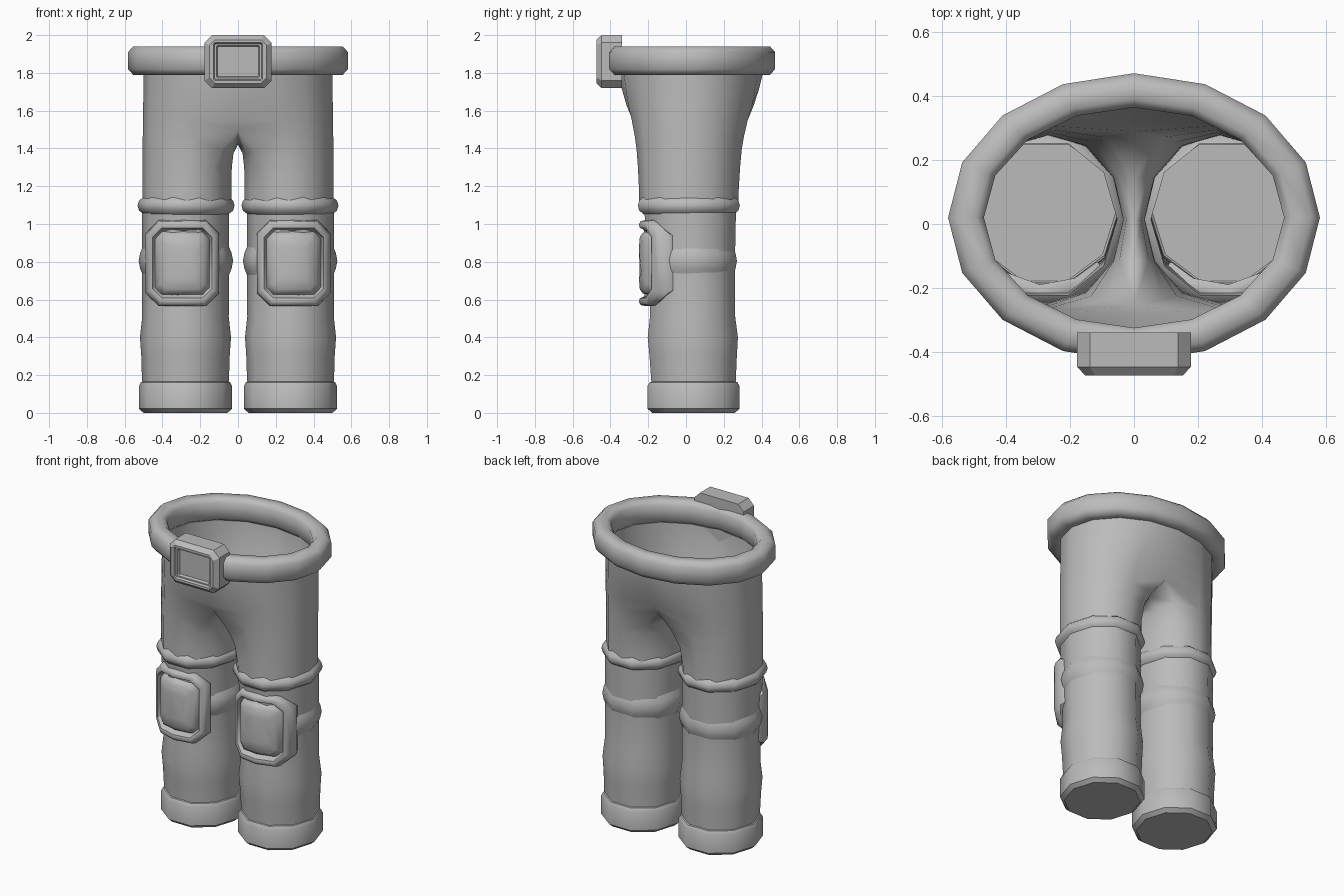
import bpy, bmesh, math
from math import sin, cos, radians, sqrt

if "Cube" in bpy.data.objects:
    bpy.data.objects.remove(bpy.data.objects["Cube"])

cloth = bpy.data.materials.new("plain grey")
cloth.diffuse_color = (0.5, 0.5, 0.5, 1)
cloth.use_nodes = True
cloth.node_tree.nodes["Principled BSDF"].inputs["Base Color"].default_value = cloth.diffuse_color


def finish(bm, name, mirror=False, angle=50):
    mesh = bpy.data.meshes.new(name)
    bm.to_mesh(mesh)
    bm.free()
    mesh.materials.append(cloth)
    ob = bpy.data.objects.new(name, mesh)
    bpy.context.collection.objects.link(ob)
    bpy.ops.object.select_all(action='DESELECT')
    ob.select_set(True)
    bpy.context.view_layer.objects.active = ob
    bpy.ops.object.shade_smooth_by_angle(angle=radians(angle))
    if mirror:
        mod = ob.modifiers.new("mirror", 'MIRROR')
        mod.use_clip = True
        mod.merge_threshold = 0.0005
    return ob


def loft(name, rings, start=False, end=False, wrap=False, mirror=False, angle=50):
    """Skin closed rings of points, optionally capping or wrapping the ends."""
    bm = bmesh.new()
    vs = [[bm.verts.new(p) for p in ring] for ring in rings]
    n = len(vs[0])
    pairs = list(zip(vs, vs[1:])) + ([(vs[-1], vs[0])] if wrap else [])
    for a, b in pairs:
        for i in range(n):
            j = (i + 1) % n
            bm.faces.new((a[i], a[j], b[j], b[i]))
    if start:
        bm.faces.new(vs[0][::-1])
    if end:
        bm.faces.new(vs[-1])
    return finish(bm, name, mirror, angle)


def ellipse(cx, cy, z, rx, ry, n, turn=0):
    return [(cx + rx * cos(turn + 2 * math.pi * i / n),
             cy + ry * sin(turn + 2 * math.pi * i / n), z) for i in range(n)]


def chamfered(hw, hh, c):
    """Corner-cut rectangle, counter-clockwise, with mid points on its long runs."""
    return [(-hw + c, -hh), (0, -hh), (hw - c, -hh), (hw, -hh + c), (hw, hh - c),
            (hw - c, hh), (0, hh), (-hw + c, hh), (-hw, hh - c), (-hw, -hh + c)]


# Trouser leg: z, x radius, y radius, y centre
leg = [(0.165, .23, .235, .04), (.30, .234, .243, .038), (.40, .241, .251, .036),
       (.51, .229, .237, .035), (.75, .23, .238, .032), (.95, .23, .247, .027),
       (1.10, .232, .258, .02)]
loft("trouser_leg", [ellipse(.278, cy, z, rx, ry, 10) for z, rx, ry, cy in leg], mirror=True)

# Closed ankle cuff
cuff = [(0, .222, .23), (.022, .247, .256), (.142, .247, .256), (.162, .236, .244), (.165, .228, .234)]
loft("ankle_cuff", [ellipse(.278, .04, z, rx, ry, 10) for z, rx, ry in cuff],
     start=True, mirror=True, angle=40)

# Thigh band and knee strap: rounded hoops
def hoop(name, cx, cy, rx, ry, z0, z1, depth):
    h = z1 - z0
    prof = [(z0, depth), (z0 + .22 * h, .008), (z0 + .5 * h, 0), (z1 - .22 * h, .008), (z1, depth)]
    loft(name, [ellipse(cx, cy, z, rx - d, ry - d, 10) for z, d in prof], mirror=True)

hoop("thigh_band", .275, .015, .257, .284, 1.05, 1.145, .035)
hoop("knee_strap", .276, .03, .25, .252, .73, .88, .022)

# Hips: each leg ring opens into half of the waist, joined along the crotch ridge
leg_ang = [radians(-120 + 30 * i) for i in range(12)]
# z, blend towards waist, pull of the inner side towards the centre plane
levels = [(1.08, 0, 0), (1.18, .02, 0), (1.30, .09, .03), (1.39, .17, .3), (1.46, .28, 1),
          (1.55, .48, 1), (1.63, .70, 1), (1.72, .87, 1), (1.79, .97, 1), (1.86, 1, 1)]
bm = bmesh.new()
rows = []
for k, (z, w, pull) in enumerate(levels):
    row = []
    for i, a in enumerate(leg_ang):
        if i > 8 and k > 4:
            break
        x, y, zz = .27 + .236 * cos(a), .015 + .262 * sin(a), z
        if i <= 8:
            b = radians(-90 + 22.5 * i)
            x += w * (.5 * cos(b) - x)
            y += w * (.025 + .385 * sin(b) - y)
        if i in (0, 8) or i > 8:
            x *= 1 - pull
        if k == 4:
            zz += {0: .04, 8: .04, 9: -.015, 11: -.015, 10: -.04}.get(i, 0)
        if k == 3 and i > 8:
            zz -= .015
        row.append(bm.verts.new((0 if abs(x) < 1e-6 else x, y, zz)))
    rows.append(row)
for k in range(len(rows) - 1):
    a, b = rows[k], rows[k + 1]
    for i in range(12 if k < 4 else 8):
        j = (i + 1) % 12
        bm.faces.new((a[i], a[j], b[j], b[i]))
finish(bm, "hips", mirror=True, angle=80)

# Waist belt: bevelled section swept round an oval
belt = [(1.79, .555, .425), (1.82, .582, .452), (1.91, .582, .452), (1.94, .555, .425),
        (1.94, .495, .37), (1.915, .47, .345), (1.815, .47, .345), (1.79, .495, .37)]
loft("waist_belt", [ellipse(0, .02, z, rx, ry, 16) for z, rx, ry in belt], wrap=True)

# Belt buckle: chamfered block with a recessed panel; y, half width, half height, corner cut
buckle = [(-.34, .178, .14, .04), (-.447, .178, .14, .04), (-.475, .152, .115, .03),
          (-.475, .13, .1, .006), (-.46, .124, .094, .006), (-.46, .115, .086, .006),
          (-.442, .108, .08, .006)]
loft("belt_buckle", [[(x, y, 1.86 + z) for x, z in chamfered(hw, hh, c)]
                     for y, hw, hh, c in buckle], start=True, end=True, angle=25)

# Knee pad: rim and cushion wrapped round the front of the leg
def wrapped(hw, hh, c, off):
    ring = []
    for x, z in chamfered(hw, hh, c):
        r, dx = .225 + off, x + .017
        ring.append((.295 + x, .03 - sqrt(max(r * r - dx * dx, .002)), .793 + z))
    return ring

rim = [(.18, .215, .07, -.005), (.195, .228, .07, .02), (.19, .222, .068, .045), (.175, .205, .06, .055),
       (.158, .186, .05, .05), (.148, .174, .045, .02), (.14, .165, .04, .01)]
loft("knee_pad_rim", [wrapped(*r) for r in rim], mirror=True)
cushion = [(.146, .17, .035, .005), (.137, .16, .035, .035), (.118, .138, .03, .05),
           (.07, .08, .02, .055)]
loft("knee_pad_cushion", [wrapped(*r) for r in cushion], end=True, mirror=True)
